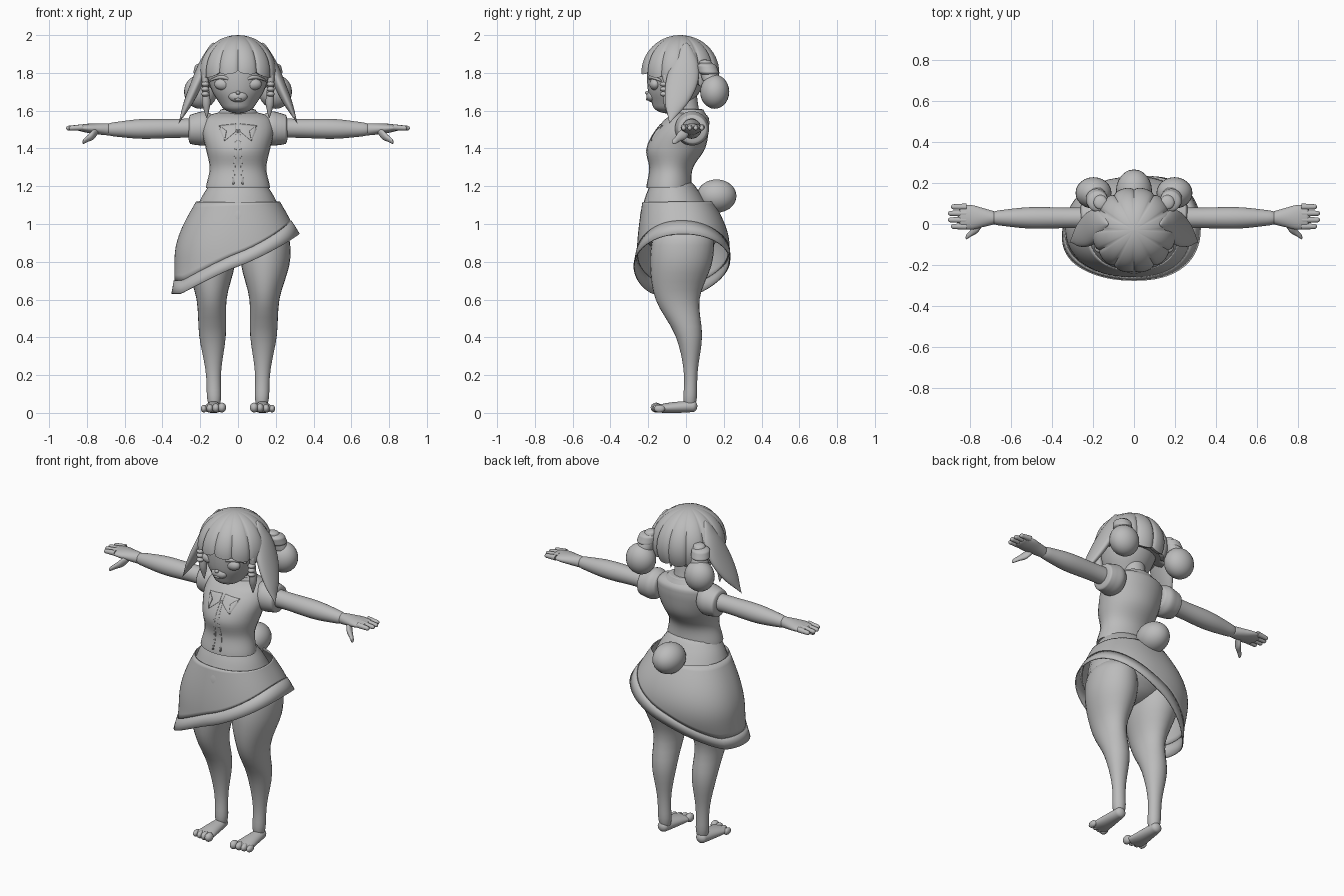
import bpy, bmesh, math
from mathutils import Vector

if "Cube" in bpy.data.objects:
    bpy.data.objects.remove(bpy.data.objects["Cube"], do_unlink=True)

grey = bpy.data.materials.new("plain grey")
grey.use_nodes = True
grey.diffuse_color = (.5, .5, .5, 1)
grey.node_tree.nodes["Principled BSDF"].inputs["Base Color"].default_value = grey.diffuse_color


def finish(name, bm, mirror=False, thickness=0):
    """Turn a bmesh into a smooth shaded object, mirrored for paired parts."""
    bmesh.ops.recalc_face_normals(bm, faces=bm.faces)
    mesh = bpy.data.meshes.new(name)
    bm.to_mesh(mesh)
    bm.free()
    mesh.materials.append(grey)
    for face in mesh.polygons:
        face.use_smooth = True
    mesh.set_sharp_from_angle(angle=math.radians(55))
    part = bpy.data.objects.new(name, mesh)
    bpy.context.collection.objects.link(part)
    if thickness:
        part.modifiers.new("Thickness", 'SOLIDIFY').thickness = thickness
    if mirror:
        part.modifiers.new("Mirror", 'MIRROR').use_mirror_merge = False
    return part


def skin(rings, caps=True):
    """Bridge closed rings of points into a surface."""
    bm = bmesh.new()
    loops = [[bm.verts.new(point) for point in ring] for ring in rings]
    for lower, upper in zip(loops, loops[1:]):
        for i in range(len(lower)):
            bm.faces.new((lower[i - 1], lower[i], upper[i], upper[i - 1]))
    if caps:
        bm.faces.new(loops[0])
        bm.faces.new(loops[-1])
    return bm


def turn(count):
    return [math.tau * i / count for i in range(count)]


def blend(values, t):
    """Smooth curve through evenly spaced values."""
    last = len(values) - 1
    i = min(int(t * last), last - 1)
    f = t * last - i
    before, a, b, after = (values[min(max(i + k, 0), last)] for k in (-1, 0, 1, 2))
    slope_a, slope_b = (b - before) / 2, (after - a) / 2
    ease = f * f * (3 - 2 * f)
    return a + (b - a) * ease + slope_a * f * (1 - f) ** 2 - slope_b * f * f * (1 - f)


def limb(name, start, end, widths, depths=None, bend=None, shift=(0, 0), domes=(.1, .1)):
    """Oval tube along a bent path, with domed ends; mirrored if off centre."""
    start, end = Vector(start), Vector(end)
    bend = Vector(bend) if bend else (start + end) / 2
    along = max(range(3), key=lambda k: abs(end[k] - start[k]))
    u, v = [k for k in range(3) if k != along]
    rings, steps = [], 32
    for step in range(steps + 1):
        t = (1 - math.cos(math.pi * step / steps)) / 2
        centre = start.lerp(bend, t).lerp(bend.lerp(end, t), t)
        centre.y += blend(shift, t)
        scale = 1
        for distance, dome in zip((t, 1 - t), domes):
            if distance < dome:
                scale = max(math.sqrt(1 - (1 - distance / dome) ** 2), .01)
        ring = []
        for angle in turn(28):
            point = centre.copy()
            point[u] += scale * blend(widths, t) * math.cos(angle)
            point[v] += scale * blend(depths or widths, t) * math.sin(angle)
            ring.append(point)
        rings.append(ring)
    return finish(name, skin(rings), start.x > 0)


def ball(name, centre, radii):
    bm = bmesh.new()
    bmesh.ops.create_uvsphere(bm, u_segments=24, v_segments=14, radius=1)
    for vert in bm.verts:
        vert.co = Vector(centre) + vert.co * Vector(radii)
    finish(name, bm, centre[0] > 0)


# Shirt, waist and neck
shirt = limb("shirt", (0, .03, 1.6), (0, -.09, 1.19), (.17, .19, .17, .15, .17),
             (.1, .14, .155, .115, .12), bend=(0, -.08, 1.4), domes=(.12, 0))
limb("waist_and_hips", (0, -.08, 1.25), (0, -.01, .8), (.13, .195, .235, .25, .1),
     (.1, .155, .2, .19, .08))
limb("neck", (0, .02, 1.5), (0, -.01, 1.7), (.08, .065, .065))
limb("collar", (0, .03, 1.57), (0, .02, 1.61), (.12, .09), (.08, .07))


# Shirt front plates wrapped onto the chest
def plate(name, outline):
    bm = bmesh.new()
    bm.faces.new([bm.verts.new((x, -.5, z)) for x, z in outline])
    bmesh.ops.triangulate(bm, faces=bm.faces)
    bmesh.ops.subdivide_edges(bm, edges=bm.edges, cuts=7, use_grid_fill=True)
    part = finish(name, bm)
    wrap = part.modifiers.new("Wrap", 'SHRINKWRAP')
    wrap.target, wrap.wrap_method, wrap.wrap_mode = shirt, 'PROJECT', 'ABOVE_SURFACE'
    wrap.use_project_y = wrap.use_positive_direction = True
    wrap.offset = .002
    part.modifiers.new("Thickness", 'SOLIDIFY').thickness = .004
    part.modifiers.new("Mirror", 'MIRROR').use_mirror_merge = False


plate("shirt_lapel", [(.01, 1.53), (.1, 1.52), (.06, 1.49), (.07, 1.44), (.01, 1.49)])
plate("shirt_placket", [(.003, 1.5), (.01, 1.5), (.03, 1.21), (.02, 1.21)])


# Skirt: swelling sides, slanted hem and a flared band
WAIST, BAND = 1.115, .07


def skirt_point(angle, height, flare=0):
    drop = (WAIST - height) / .3
    swell = math.sin(min(drop, 1) * math.pi / 2)
    side, front = .217 + .113 * swell, .225 + .03 * swell
    back = .14 + .085 * math.sin(2 * drop)
    across, deep = [math.copysign(abs(w) ** .9, w) for w in (math.cos(angle), math.sin(angle))]
    return ((side + flare) * across,
            (back - front) / 2 + ((back + front) / 2 + flare) * deep, height)


def hem(angle):
    return max(.63, .775 + .17 * math.cos(angle))


def skirt_ring(t):
    return [skirt_point(a, WAIST + t * (hem(a) + BAND - WAIST)) for a in turn(72)]


def band_ring(t):
    return [skirt_point(a, hem(a) + BAND * (1 - t), .004 + .013 * t) for a in turn(72)]


finish("skirt", skin([skirt_ring(k / 14) for k in range(15)], caps=False), thickness=-.006)
finish("skirt_hem", skin([band_ring(k / 2) for k in range(3)], caps=False), thickness=-.006)

# Legs, feet and toes
limb("leg", (.15, 0, 1), (.125, 0, .01), (.12, .13, .08, .07, .04, .04),
     (.16, .165, .117, .07, .036, .04), shift=(-.01, -.025, -.045, .015, .025, .02))
limb("foot", (.13, .06, .036), (.13, -.16, .022), (.03, .04, .05, .06), (.03, .03, .028, .02))
for i in range(4):
    size = .022 - .002 * i
    ball("toe", (.085 + .032 * i, -.158 + .006 * i, size + .006), (size, .029, size + .004))

# Arms, sleeves and hands
limb("arm", (.1, .03, 1.51), (.72, .03, 1.5), (.055, .05, .052, .032))
limb("sleeve", (.13, .03, 1.51), (.265, .035, 1.5), (.07, .09, .085, .075))
limb("hand", (.67, .03, 1.5), (.86, .034, 1.51), (.03, .045, .06, .055), (.032, .03, .024, .014))
for i in range(4):
    y = -.012 + .032 * i
    tip = .91 - .015 * (i in (0, 3))
    limb("finger", (.82, y, 1.512), (tip, y, 1.507), (.016, .012), domes=(0, .15))
limb("thumb", (.735, .01, 1.495), (.824, -.067, 1.432), (.01, .026, .018, .013))

# Head and face
limb("head", (0, -.09, 1.585), (0, -.035, 1.96), (.07, .14, .17, .15), (.08, .14, .16, .14),
     bend=(0, -.04, 1.77))
ball("muzzle", (0, -.18, 1.675), (.05, .03, .03))
ball("nose", (0, -.205, 1.695), (.012, .012, .01))
ball("lower_lip", (0, -.203, 1.66), (.02, .01, .007))
ball("eye", (.078, -.163, 1.74), (.047, .03, .032))
limb("eyelid", (.025, -.18, 1.75), (.15, -.13, 1.757), (.006, .01, .006),
     bend=(.08, -.215, 1.8))


# Hair cap: twelve lobes meeting at the crown
def hair_point(angle, t, shrink=1):
    lobe = abs(math.sin(6 * angle)) ** .45
    front = (1 - math.sin(angle)) / 2
    lowest = math.asin((.08 * front ** 1.5 - .018 * lobe - .067) / .2)
    rise = lowest + t * (math.pi / 2 - lowest)
    reach = shrink * math.cos(rise) * (.94 + .06 * lobe)
    return (.207 * reach * math.cos(angle), .21 * reach * math.sin(angle) - .03,
            1.8 + .2 * math.sin(rise))


def hair_ring(t, shrink=1):
    return [hair_point(angle, t, shrink) for angle in turn(120)]


finish("hair_cap", skin([hair_ring(.02, .86)] + [hair_ring(k / 18.1) for k in range(19)]))

# Side locks, thin strands and beads
limb("side_lock", (.13, 0, 1.96), (.315, -.09, 1.53), (.015, .034, .034, .025, .003),
     (.02, .07, .085, .06, .004), bend=(.21, 0, 1.75))
limb("front_strand", (.175, -.11, 1.8), (.165, -.09, 1.56), (.015, .018, .022, .004))
for i in range(3):
    ball("strand_bead", (.173, -.115, 1.74 - .026 * i), (.021, .024, .014))

# Hair buns with ties, and a round tail
ball("hair_bun", (.198, .152, 1.7), (.088, .077, .09))
limb("bun_stem", (.16, .1, 1.87), (.19, .14, 1.75), (.03, .045, .05))
limb("hair_tie", (.175, .105, 1.855), (.185, .125, 1.785), (.05, .055), domes=(.3, .3))
ball("tail", (0, .162, 1.148), (.088, .105, .088))
